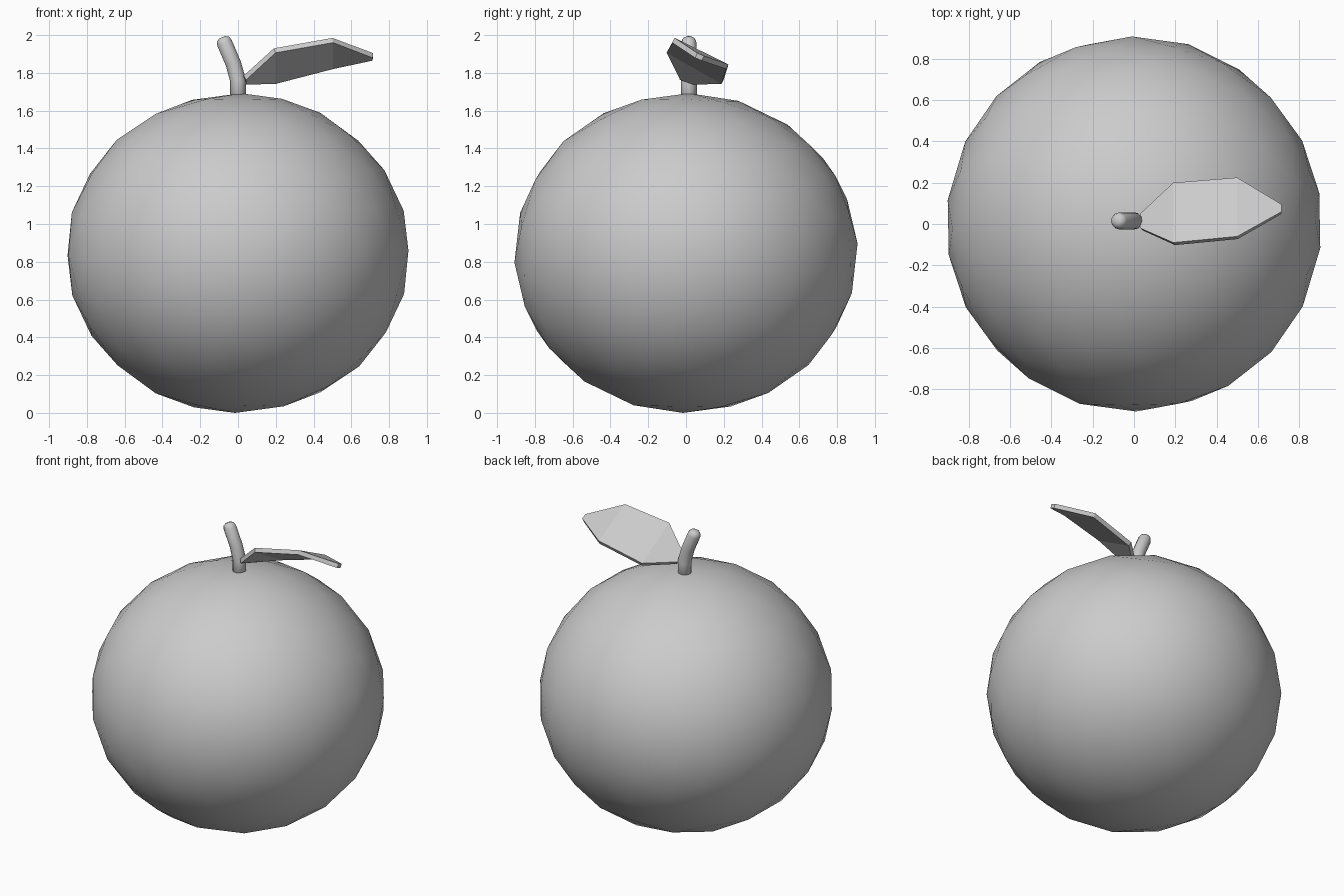
import bpy, bmesh, math
from mathutils import Vector, Euler

if "Cube" in bpy.data.objects:
    bpy.data.objects.remove(bpy.data.objects["Cube"])

grey = bpy.data.materials.new("plain grey")
grey.use_nodes = True
GREY = (0.6, 0.6, 0.6, 1)
grey.diffuse_color = GREY
grey.node_tree.nodes["Principled BSDF"].inputs["Base Color"].default_value = GREY


def make_object(name, bm, smooth):
    bmesh.ops.recalc_face_normals(bm, faces=bm.faces)
    for face in bm.faces:
        face.smooth = smooth
    mesh = bpy.data.meshes.new(name)
    bm.to_mesh(mesh)
    bm.free()
    mesh.materials.append(grey)
    obj = bpy.data.objects.new(name, mesh)
    bpy.context.collection.objects.link(obj)
    return obj


# Fruit: a turned, slightly flattened faceted ball
bm = bmesh.new()
bmesh.ops.create_icosphere(bm, subdivisions=3, radius=0.91)
turn = Euler((math.radians(8), math.radians(13), math.radians(20))).to_matrix()
for v in bm.verts:
    v.co = turn @ v.co
    v.co.z *= 0.93
low = min(v.co.z for v in bm.verts)
bmesh.ops.translate(bm, verts=bm.verts, vec=(0, 0, -low))
make_object("fruit", bm, True)

# Stem: rings swept along a bent path, narrowing to a rounded tip
SIDES = 12
path = [(0, 1.6, 0.042, 0), (0, 1.76, 0.042, 8), (-0.025, 1.85, 0.041, 18),
        (-0.072, 1.96, 0.041, 24), (-0.08, 1.978, 0.034, 24), (-0.085, 1.988, 0.018, 24)]
bm = bmesh.new()
rings = []
for x, z, radius, lean in path:
    tilt = Euler((0, -math.radians(lean), 0)).to_matrix()
    ring = []
    for i in range(SIDES):
        a = math.tau * i / SIDES
        offset = tilt @ Vector((radius * math.cos(a), radius * math.sin(a), 0))
        ring.append(bm.verts.new(Vector((x, 0.015, z)) + offset))
    rings.append(ring)
for lower, upper in zip(rings, rings[1:]):
    for i in range(SIDES):
        j = (i + 1) % SIDES
        bm.faces.new((lower[i], lower[j], upper[j], upper[i]))
bm.faces.new(rings[0])
bm.faces.new(rings[-1])
make_object("stem", bm, True)

# Leaf: a tilted strip from stem to tip, with front and back edge points
pairs = [((0.03, -0.02, 1.785), (0.03, 0.05, 1.76)),
         ((0.19, -0.09, 1.93), (0.19, 0.2, 1.765)),
         ((0.5, -0.06, 1.985), (0.5, 0.225, 1.845)),
         ((0.715, 0.06, 1.905), (0.715, 0.095, 1.89))]
bm = bmesh.new()
rows = [[bm.verts.new(p) for p in pair] for pair in pairs]
for (a, b), (c, d) in zip(rows, rows[1:]):
    bm.faces.new((a, c, d, b))
leaf = make_object("leaf", bm, False)
thick = leaf.modifiers.new("thickness", "SOLIDIFY")
thick.thickness = 0.028
thick.offset = -1
